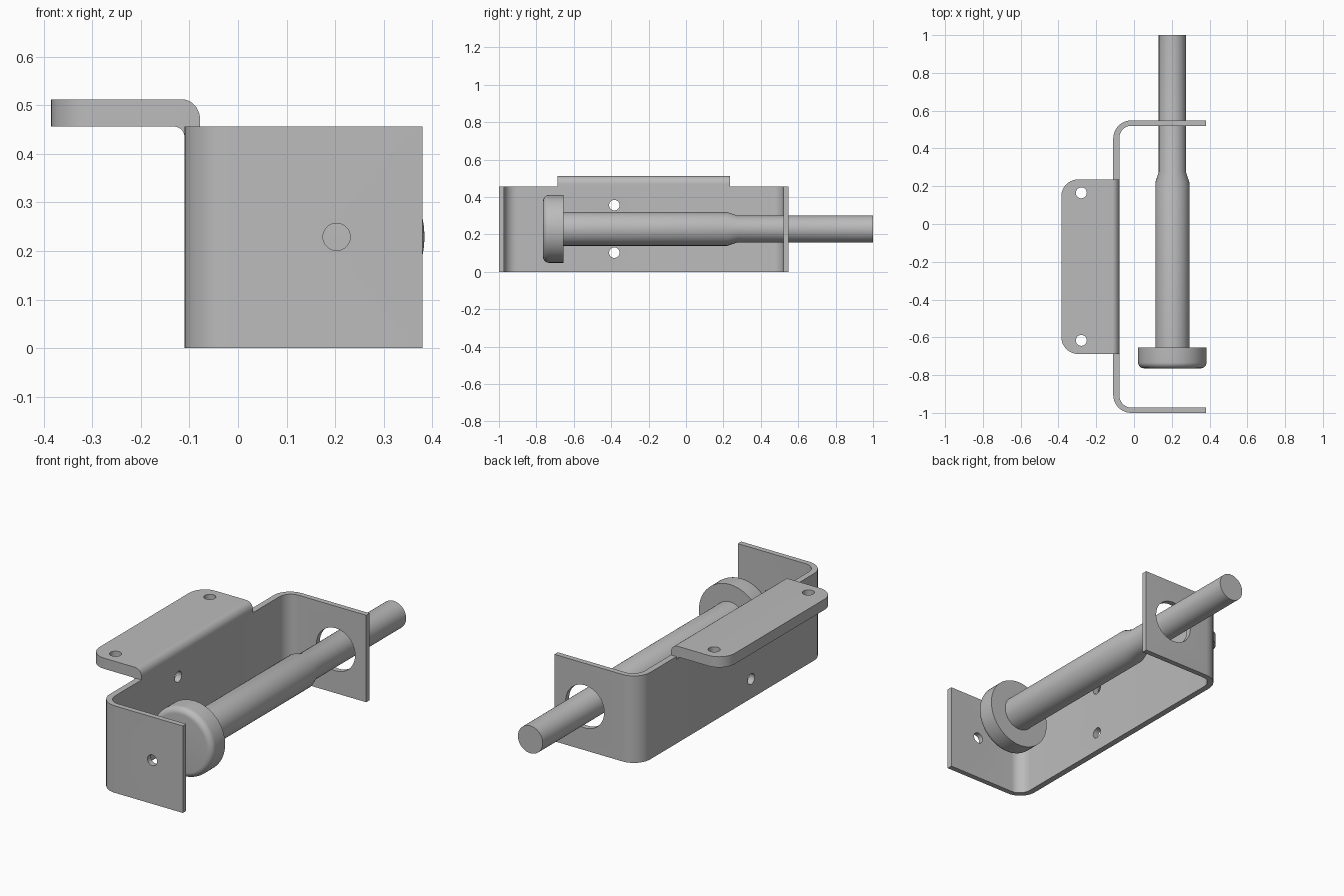
import bpy, bmesh, math
from mathutils import Vector, Matrix

cube = bpy.data.objects.get("Cube")
if cube:
    bpy.data.objects.remove(cube, do_unlink=True)

steel = bpy.data.materials.new("brushed grey")
steel.use_nodes = True
GREY = (0.5, 0.5, 0.5, 1)
steel.diffuse_color = GREY
steel.node_tree.nodes["Principled BSDF"].inputs["Base Color"].default_value = GREY

AXIS_X, AXIS_Z = 0.203, 0.229      # pin centre line
WALL_OUT, WALL_IN = -0.11, -0.078  # back wall faces
HEIGHT = 0.456


def finish(name, bm):
    bmesh.ops.recalc_face_normals(bm, faces=bm.faces)
    mesh = bpy.data.meshes.new(name)
    bm.to_mesh(mesh)
    bm.free()
    mesh.materials.append(steel)
    obj = bpy.data.objects.new(name, mesh)
    bpy.context.collection.objects.link(obj)
    return obj


def activate(obj):
    bpy.ops.object.select_all(action='DESELECT')
    obj.select_set(True)
    bpy.context.view_layer.objects.active = obj


def smooth(obj):
    activate(obj)
    bpy.ops.object.shade_smooth_by_angle(angle=math.radians(30))


def arc(cx, cy, rx, ry, start, end, steps=10):
    angles = [math.radians(start + (end - start) * i / steps) for i in range(steps + 1)]
    return [(cx + rx * math.cos(a), cy + ry * math.sin(a)) for a in angles]


def extrude(points, shift):
    bm = bmesh.new()
    face = bm.faces.new([bm.verts.new(p) for p in points])
    new = bmesh.ops.extrude_face_region(bm, geom=[face])["geom"]
    bmesh.ops.translate(bm, vec=shift, verts=[v for v in new if isinstance(v, bmesh.types.BMVert)])
    return bm


def drill(obj, centre, axis, radius, depth=0.15):
    bm = bmesh.new()
    turn = Vector((0, 0, 1)).rotation_difference(Vector(axis)).to_matrix().to_4x4()
    bmesh.ops.create_cone(bm, cap_ends=True, segments=40, radius1=radius, radius2=radius,
                          depth=depth, matrix=Matrix.Translation(centre) @ turn)
    cutter = finish("hole_cutter", bm)
    cutter.hide_render = True
    mod = obj.modifiers.new("hole", 'BOOLEAN')
    mod.operation = 'DIFFERENCE'
    mod.solver = 'EXACT'
    mod.object = cutter
    activate(obj)
    bpy.ops.object.modifier_apply(modifier=mod.name)
    bpy.data.objects.remove(cutter, do_unlink=True)


def lathe(name, profile, segments=56):
    """Turn (radius, y) pairs round the pin centre line."""
    bm = bmesh.new()
    verts = [bm.verts.new((AXIS_X + r, y, AXIS_Z)) for r, y in profile]
    edges = [bm.edges.new(pair) for pair in zip(verts, verts[1:])]
    bmesh.ops.spin(bm, geom=verts + edges, cent=(AXIS_X, 0, AXIS_Z), axis=(0, 1, 0),
                   angle=math.tau, steps=segments)
    bmesh.ops.remove_doubles(bm, verts=bm.verts, dist=0.0001)
    smooth(finish(name, bm))


# U-shaped bracket: outer outline one way, inner outline back
FRONT, BACK, THICK, EDGE = -1.0, 0.548, 0.028, 0.38
R = 0.095
r = R - THICK
cx = WALL_OUT + R
rx = cx - WALL_IN
outline = [(EDGE, FRONT)] + arc(cx, FRONT + R, R, R, 270, 180)
outline += arc(cx, BACK - R, R, R, 180, 90) + [(EDGE, BACK), (EDGE, BACK - THICK)]
outline += arc(cx, BACK - R, rx, r, 90, 180) + arc(cx, FRONT + R, rx, r, 180, 270)
outline += [(EDGE, FRONT + THICK)]
bracket = finish("bracket", extrude([(x, y, 0) for x, y in outline], (0, 0, HEIGHT)))
drill(bracket, (AXIS_X, FRONT, AXIS_Z), (0, 1, 0), 0.028)
drill(bracket, (AXIS_X, BACK, AXIS_Z), (0, 1, 0), 0.112)
for z in (0.102, 0.356):
    drill(bracket, (WALL_OUT, -0.383, z), (1, 0, 0), 0.028)
smooth(bracket)

# Mounting tab bent outwards from the wall, with rounded free corners
TAB_FRONT, TAB_BACK, TAB_TOP, TAB_END = -0.688, 0.236, 0.512, -0.385
section = [(TAB_END, HEIGHT)] + arc(WALL_OUT - 0.022, HEIGHT - 0.022, 0.022, 0.022, 90, 0)
section += [(WALL_OUT, HEIGHT), (WALL_IN, HEIGHT)]
section += arc(WALL_IN - 0.037, TAB_TOP - 0.042, 0.037, 0.042, 0, 90) + [(TAB_END, TAB_TOP)]
bm = extrude([(x, TAB_FRONT, z) for x, z in section], (0, TAB_BACK - TAB_FRONT, 0))
corners = [e for e in bm.edges
           if all(abs(v.co.x - TAB_END) < 0.001 for v in e.verts)
           and abs(e.verts[0].co.y - e.verts[1].co.y) < 0.001]
bmesh.ops.bevel(bm, geom=corners, offset=0.09, segments=10, profile=0.5, affect='EDGES')
tab = finish("mounting_tab", bm)
for y in (-0.616, 0.165):
    drill(tab, (-0.279, y, 0.484), (0, 0, 1), 0.029)
smooth(tab)

# Stepped pin and its round head
lathe("pin", [(0, -0.66), (0.09, -0.66), (0.09, 0.22), (0.072, 0.275), (0.072, 1), (0, 1)])
rim = arc(0.15, -0.733, 0.031, 0.031, 270, 360, 8)
lathe("pin_head", [(0, -0.764)] + rim + [(0.181, -0.655), (0, -0.655)])
